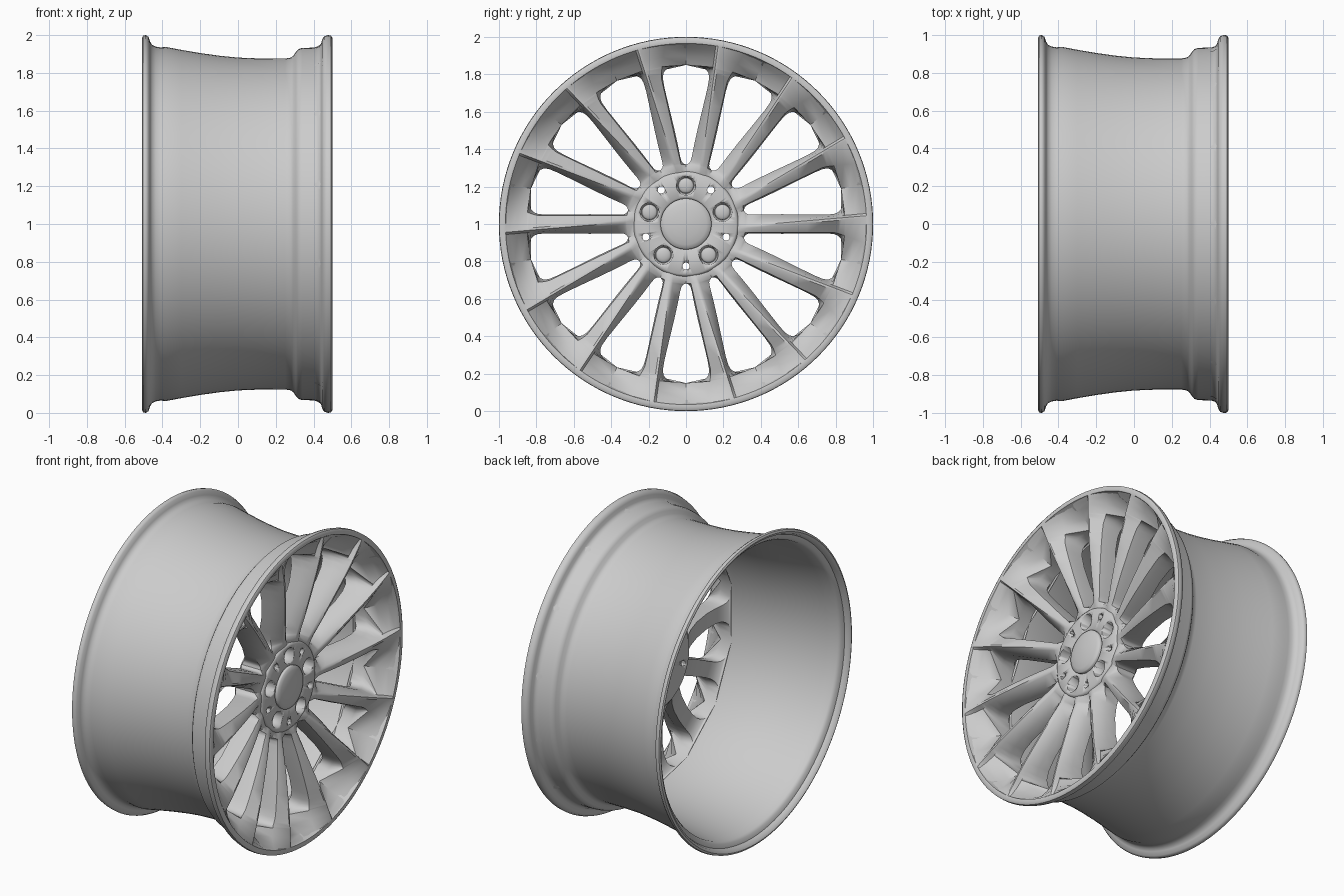
import bpy, bmesh, math
from mathutils import Matrix, Vector

if "Cube" in bpy.data.objects:
    bpy.data.objects.remove(bpy.data.objects["Cube"])

N = 14                      # spokes
HALF = math.pi / N          # half a spoke sector


def polar(x, r, a):
    return Vector((x, r * math.cos(a), 1 + r * math.sin(a)))


def finish(name, bm, angle=35):
    bmesh.ops.remove_doubles(bm, verts=bm.verts, dist=1e-4)
    bmesh.ops.recalc_face_normals(bm, faces=bm.faces)
    me = bpy.data.meshes.new(name)
    bm.to_mesh(me)
    bm.free()
    ob = bpy.data.objects.new(name, me)
    bpy.context.collection.objects.link(ob)
    bpy.ops.object.select_all(action='DESELECT')
    ob.select_set(True)
    bpy.context.view_layer.objects.active = ob
    bpy.ops.object.shade_smooth_by_angle(angle=math.radians(angle))
    return ob


def lathe(name, profile, seg=128, closed=True, angle=35):
    """Revolve an (x, r) profile about the wheel axle."""
    bm = bmesh.new()
    rings = [[bm.verts.new(polar(x, max(r, 1e-6), 2 * math.pi * i / seg)) for i in range(seg)]
             for x, r in profile]
    n = len(rings)
    for k in range(n if closed else n - 1):
        a, b = rings[k], rings[(k + 1) % n]
        for i in range(seg):
            j = (i + 1) % seg
            bm.faces.new((a[i], a[j], b[j], b[i]))
    bmesh.ops.dissolve_degenerate(bm, dist=1e-5, edges=bm.edges)
    return finish(name, bm, angle)


# Barrel: outer skin from back flange to front flange, then back along the inside
lathe("rim_barrel", [
    (-.508, .985), (-.502, .997), (-.488, 1.0), (-.473, .99), (-.465, .965), (-.455, .948),
    (-.435, .939), (-.41, .935), (-.38, .937), (-.3, .922), (-.2, .905), (-.1, .891), (0, .881),
    (.1, .877), (.25, .876), (.28, .881), (.295, .893), (.307, .912), (.32, .926), (.34, .932),
    (.41, .934), (.43, .941), (.44, .955), (.445, .975), (.455, .993), (.475, 1.0), (.492, .998),
    (.5, .985), (.497, .965), (.47, .955), (.4, .915), (.3, .865), (.24, .853), (0, .858),
    (-.1, .868), (-.2, .882), (-.38, .914), (-.45, .922), (-.467, .935), (-.475, .96),
    (-.5, .97)], angle=50)

# Spoke rows: radius, window half angle, ridge x, edge drop, floor x, back x
ROWS = [
    (.262, 0, .355, .0, .355, .17), (.285, 0, .368, .003, .355, .18),
    (.318, 0, .374, .008, .338, .2), (.324, 2.6, .376, .01, .332, .207),
    (.336, 4.1, .38, .012, .327, .215), (.36, 4.9, .386, .015, .325, .23),
    (.42, 5.8, .402, .02, .335, .255), (.52, 7.1, .425, .028, .355, .285),
    (.65, 8.4, .452, .04, .375, .305), (.74, 9.0, .47, .05, .38, .305),
    (.79, 9.0, .478, .056, .375, .295), (.815, 8.5, .482, .06, .362, .283),
    (.831, 7.5, .484, .062, .352, .272), (.841, 6.0, .486, .062, .343, .264),
    (.847, 3.8, .487, .062, .335, .257), (.85, 0, .487, .062, .33, .25),
    (.9, 0, .493, .052, .38, .31), (.94, 0, .498, .033, .443, .42), (.965, 0, .499, .012, .487, .46)]


def spoke_section(row, mid):
    """Cross-section loop: back right, front floor, ridge, front floor, back left."""
    r, h, g, drop, floor, back = row
    w = HALF - math.radians(h)
    u = (r - .3) / .65
    t = -.018 + .055 * u
    low = -min(.045 + max(0, r - .8) * .35, w * r * .9)
    high = min(t + .018, w * r * .92)
    pts = [(-w, back), (-w, floor), (low / r, g - drop), ((t - .006) / r, g),
           ((t + .006) / r, g), (high / r, g - drop * .5), (w, floor), (w, back)]
    return [polar(x, r, mid + a) for a, x in pts]


# Spokes: one lofted mesh, sectors welded together beyond the windows
bm = bmesh.new()
for s in range(N):
    loops = [[bm.verts.new(p) for p in spoke_section(row, 2 * HALF * s)] for row in ROWS]
    for k in range(len(ROWS) - 1):
        shared = ROWS[k][1] == 0 and ROWS[k + 1][1] == 0
        a, b = loops[k], loops[k + 1]
        for i in range(8):
            if shared and i in (0, 6):
                continue
            j = (i + 1) % 8
            bm.faces.new((a[i], a[j], b[j], b[i]))
finish("spokes", bm, 38)

# Hub with centre bore
hub = lathe("hub", [(.17, .12), (.17, .275), (.18, .28), (.345, .283), (.362, .279),
                    (.37, .268), (.37, .145), (.362, .135), (.34, .12)], 96, angle=60)

# Cutter: five tapered bolt recesses and five small through holes
bm = bmesh.new()
for i in range(5):
    for ang, rad, r_in, r_out, x0, x1 in ((90, .205, .042, .053, .29, .39),
                                          (54, .225, .019, .019, .05, .45)):
        a = math.radians(ang + 72 * i)
        m = Matrix.Translation(polar((x0 + x1) / 2, rad, a)) @ Matrix.Rotation(math.pi / 2, 4, 'Y')
        bmesh.ops.create_cone(bm, cap_ends=True, segments=32, radius1=r_in, radius2=r_out,
                              depth=x1 - x0, matrix=m)
cutter = finish("hole_cutter", bm)
cutter.hide_render = True
cutter.hide_set(True)
mod = hub.modifiers.new("holes", 'BOOLEAN')
mod.operation = 'DIFFERENCE'
mod.solver = 'EXACT'
mod.object = cutter
# Keep the boolean ahead of any shading modifier
hub.modifiers.move(len(hub.modifiers) - 1, 0)

# Domed centre cap
lathe("centre_cap", [(.32, 0), (.32, .132), (.374, .136), (.38, .131), (.388, .11),
                     (.395, .07), (.399, .03), (.4, 0)], 64, closed=False, angle=45)

# Bolt heads: shallow domes at the bottom of each recess
bm = bmesh.new()
for i in range(5):
    a = math.radians(90 + 72 * i)
    m = Matrix.Translation(polar(.29, .205, a)) @ Matrix.Diagonal((.35, 1, 1, 1))
    bmesh.ops.create_uvsphere(bm, u_segments=24, v_segments=12, radius=.041, matrix=m)
finish("bolt_heads", bm)
